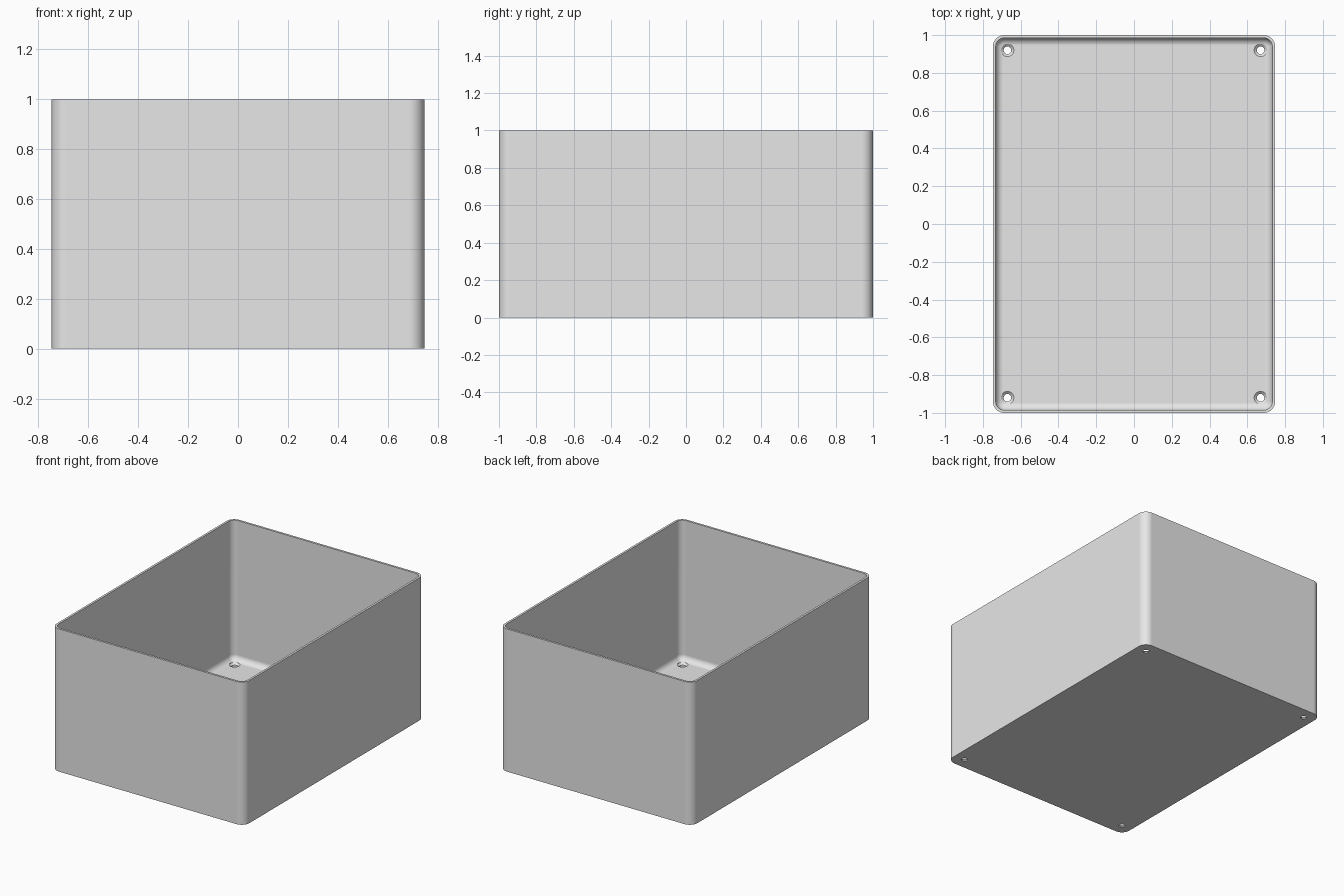
import bpy, bmesh
from math import pi, sin, cos, radians

cube = bpy.data.objects.get("Cube")
if cube:
    bpy.data.objects.remove(cube, do_unlink=True)

HALF_X, HALF_Y, HEIGHT = 0.747, 1.0, 1.0
CORNER, WALL, FLOOR, FILLET = 0.06, 0.015, 0.02, 0.04
HOLE_X, HOLE_Y, HOLE_R, SINK_R = 0.67, 0.92, 0.02, 0.034

grey = bpy.data.materials.new("light grey")
grey.use_nodes = True
colour = (0.8, 0.8, 0.8, 1)
grey.diffuse_color = colour
grey.node_tree.nodes["Principled BSDF"].inputs["Base Color"].default_value = colour


def make_object(name, bm):
    bmesh.ops.recalc_face_normals(bm, faces=bm.faces[:])
    mesh = bpy.data.meshes.new(name)
    bm.to_mesh(mesh)
    bm.free()
    mesh.materials.append(grey)
    obj = bpy.data.objects.new(name, mesh)
    bpy.context.collection.objects.link(obj)
    return obj


def rounded_loop(bm, inset, z, steps=10):
    """Rounded rectangle, shrunk by inset, at height z."""
    r = CORNER - inset
    cx, cy = HALF_X - CORNER, HALF_Y - CORNER
    verts = []
    for q, (sx, sy) in enumerate(((1, 1), (-1, 1), (-1, -1), (1, -1))):
        for i in range(steps + 1):
            a = (q + i / steps) * pi / 2
            verts.append(bm.verts.new((sx * cx + r * cos(a), sy * cy + r * sin(a), z)))
    return verts


def skin(bm, loops):
    """Join successive loops with quads and cap both ends."""
    for a, b in zip(loops, loops[1:]):
        for i in range(len(a)):
            j = (i + 1) % len(a)
            bm.faces.new((a[i], a[j], b[j], b[i]))
    bm.faces.new(loops[0])
    bm.faces.new(loops[-1])


# Open box: outer wall, rim, inner wall, rounded floor edge
profile = [(0, 0), (0, HEIGHT), (WALL, HEIGHT)]
for i in range(9):
    a = i / 8 * pi / 2
    profile.append((WALL + FILLET * (1 - cos(a)), FLOOR + FILLET * (1 - sin(a))))
bm = bmesh.new()
skin(bm, [rounded_loop(bm, inset, z) for inset, z in profile])
box = make_object("open_box", bm)

# Countersunk screw holes in the floor corners
bm = bmesh.new()
hole_profile = [(HOLE_R, -0.05), (HOLE_R, FLOOR - 0.012),
                (SINK_R, FLOOR), (SINK_R, FLOOR + 0.03)]
for x in (-HOLE_X, HOLE_X):
    for y in (-HOLE_Y, HOLE_Y):
        skin(bm, [[bm.verts.new((x + r * cos(k * pi / 16), y + r * sin(k * pi / 16), z))
                   for k in range(32)] for r, z in hole_profile])
cutter = make_object("hole_cutter", bm)
cutter.hide_render = True

bpy.context.view_layer.objects.active = box
bpy.ops.object.select_all(action='DESELECT')
box.select_set(True)
cut = box.modifiers.new("screw_holes", 'BOOLEAN')
cut.operation, cut.solver, cut.object = 'DIFFERENCE', 'EXACT', cutter
bpy.ops.object.modifier_apply(modifier=cut.name)
bpy.data.objects.remove(cutter, do_unlink=True)

# Smooth corners and fillet, crisp rim and base
bpy.ops.object.shade_smooth_by_angle(angle=radians(30))
weighted = box.modifiers.new("flat_walls", 'WEIGHTED_NORMAL')
weighted.keep_sharp = True
